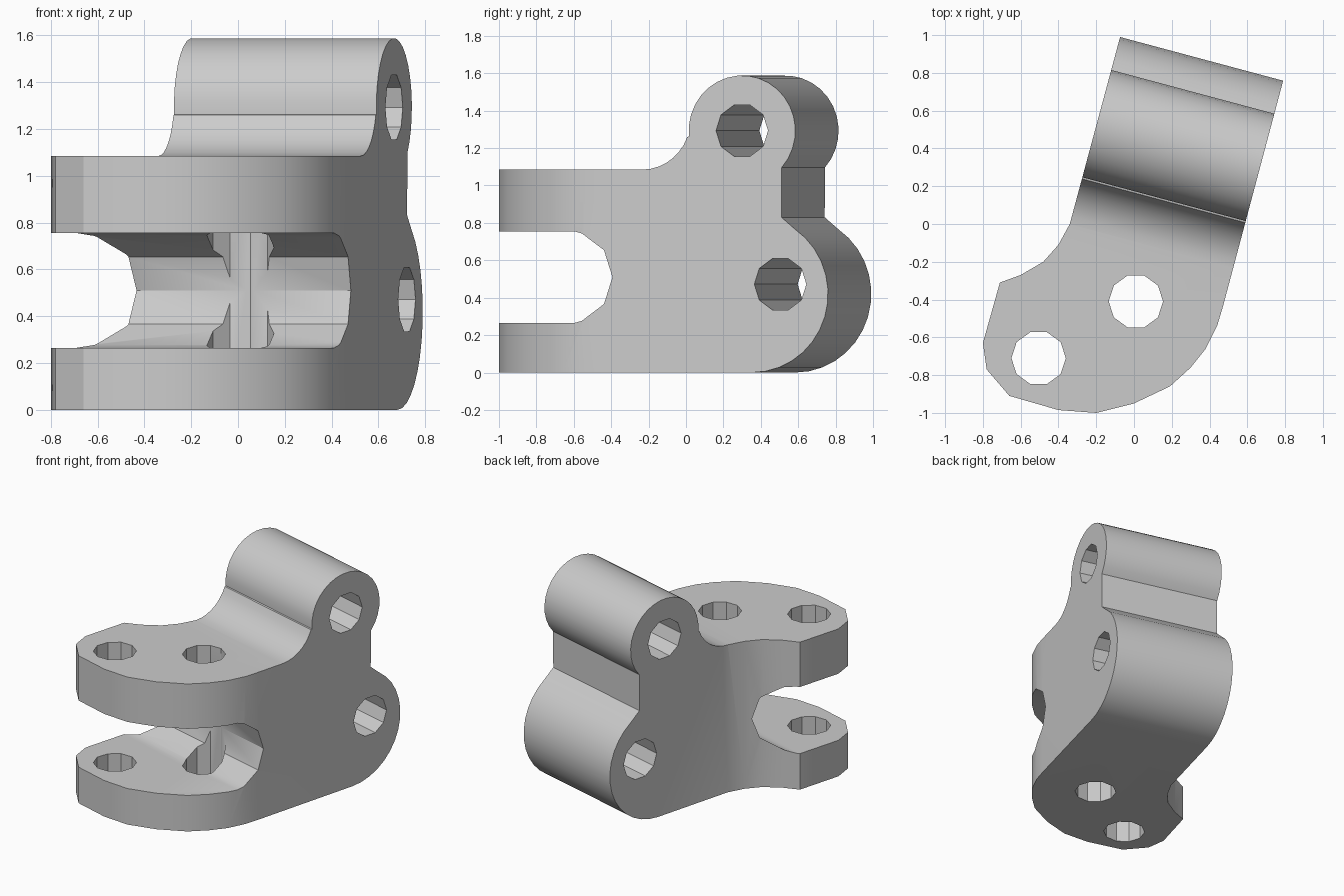
import bpy, bmesh
from math import cos, sin, radians
from mathutils import Matrix, Vector

if "Cube" in bpy.data.objects:
    bpy.data.objects.remove(bpy.data.objects["Cube"], do_unlink=True)

grey = bpy.data.materials.new("plain grey")
grey.use_nodes = True
COLOUR = (0.6, 0.6, 0.6, 1)
grey.diffuse_color = COLOUR
grey.node_tree.nodes["Principled BSDF"].inputs["Base Color"].default_value = COLOUR

# The lug half of the bracket is turned away from the fork
TURN = Matrix.Rotation(radians(-15), 4, 'Z')


def arc(cx, cy, r, start, end, steps):
    angles = [radians(start + (end - start) * i / steps) for i in range(steps + 1)]
    return [(cx + r * cos(a), cy + r * sin(a)) for a in angles]


def prism(name, points, place, low, high):
    """Extrude an outline; place(a, b, t) maps it into space."""
    bm = bmesh.new()
    face = bm.faces.new([bm.verts.new(place(a, b, low)) for a, b in points])
    shift = place(0, 0, high) - place(0, 0, low)
    top = bmesh.ops.extrude_face_region(bm, geom=[face])["geom"]
    bmesh.ops.translate(bm, vec=shift, verts=[g for g in top if isinstance(g, bmesh.types.BMVert)])
    bmesh.ops.recalc_face_normals(bm, faces=bm.faces)
    mesh = bpy.data.meshes.new(name)
    bm.to_mesh(mesh)
    bm.free()
    mesh.materials.append(grey)
    obj = bpy.data.objects.new(name, mesh)
    bpy.context.collection.objects.link(obj)
    return obj


def upright(a, b, t):
    return Vector((a, b, t))


def sideways(a, b, t):
    return TURN @ Vector((t, a, b))


def combine(target, cutter, operation):
    mod = target.modifiers.new(operation, 'BOOLEAN')
    mod.operation = operation
    mod.solver = 'EXACT'
    mod.object = cutter
    bpy.ops.object.select_all(action='DESELECT')
    bpy.context.view_layer.objects.active = target
    target.select_set(True)
    bpy.ops.object.modifier_apply(modifier=mod.name)
    bpy.data.objects.remove(cutter, do_unlink=True)


# Side profile: lower lobe, waist, upper lobe, fillet down to the fork
profile = [(-1.4, 0)]
profile += arc(0.518, 0.42, 0.42, -90, 56, 14)
profile += [(0.68, 0.83)]
profile += arc(0.462, 1.293, 0.295, -42, 186, 20)
profile += arc(-0.09, 1.35, 0.265, -20, -90, 7)
profile += [(-1.4, 1.085)]
body = prism("clevis_bracket", profile, sideways, -1.3, 1.3)

# Plan outline: straight lug flanks, rounded fork nose, hollow on one side
back_right = TURN @ Vector((0.566, 1.2, 0))
back_left = TURN @ Vector((-0.327, 1.2, 0))
plan = [back_left[:2], back_right[:2],
        (0.47, -0.44), (0.44, -0.54), (0.38, -0.66), (0.30, -0.76), (0.19, -0.86),
        (0, -0.95), (-0.2, -1), (-0.4, -0.985), (-0.66, -0.91), (-0.78, -0.77),
        (-0.8, -0.63), (-0.71, -0.31), (-0.6, -0.27), (-0.48, -0.2), (-0.4, -0.11),
        (-0.34, 0)]
combine(body, prism("plan_cutter", plan, upright, -0.2, 1.9), 'INTERSECT')

# Fork slot with a rounded inner end
slot = [(-1.6, 0.265), (-0.47, 0.265)]
slot += arc(-0.5, 0.51, 0.245, -72, 72, 4)
slot += [(-0.47, 0.755), (-1.6, 0.755)]
combine(body, prism("slot_cutter", slot, sideways, -1.5, 1.5), 'DIFFERENCE')

# Upright bolt holes, then pin holes along the lugs
holes = [(-0.505, -0.71, upright), (0.01, -0.41, upright),
         (0.462, 1.293, sideways), (0.674, 0.472, sideways)]
for a, b, place in holes:
    ring = arc(a, b, 0.144, 0, 324, 9)
    combine(body, prism("hole_cutter", ring, place, -1.8, 1.8), 'DIFFERENCE')

body.select_set(True)
bpy.context.view_layer.objects.active = body
bpy.ops.object.shade_smooth_by_angle(angle=radians(30))
